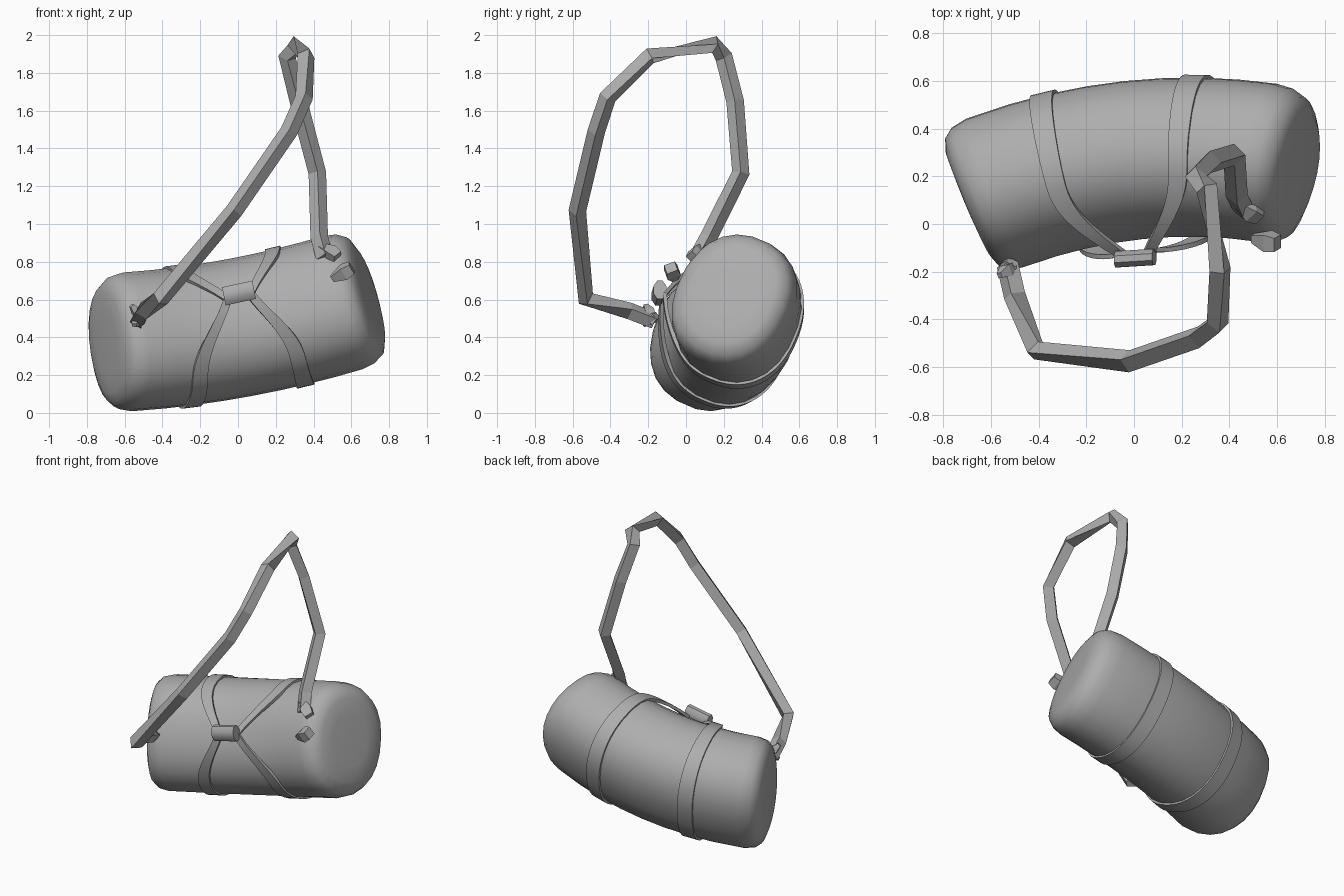
import bpy, bmesh, math
from mathutils import Vector, Matrix

cube = bpy.data.objects.get("Cube")
if cube:
    bpy.data.objects.remove(cube)

grey = bpy.data.materials.new("grey_fabric")
grey.use_nodes = True
grey.diffuse_color = (0.42, 0.42, 0.42, 1)
grey.node_tree.nodes["Principled BSDF"].inputs["Base Color"].default_value = (0.42, 0.42, 0.42, 1)


def loft(name, rings, loop=False, smooth=None):
    """Skin a list of rings; loop joins last to first, otherwise ends are capped."""
    bm = bmesh.new()
    vs = [[bm.verts.new(p) for p in r] for r in rings]
    n = len(vs[0])
    pairs = list(zip(vs, vs[1:])) + ([(vs[-1], vs[0])] if loop else [])
    for a, b in pairs:
        for i in range(n):
            j = (i + 1) % n
            bm.faces.new((a[i], a[j], b[j], b[i]))
    if not loop:
        bm.faces.new(vs[0])
        bm.faces.new(vs[-1])
    bmesh.ops.recalc_face_normals(bm, faces=bm.faces)
    me = bpy.data.meshes.new(name)
    bm.to_mesh(me)
    bm.free()
    if smooth:
        me.shade_smooth()
        me.set_sharp_from_angle(angle=math.radians(smooth))
    me.materials.append(grey)
    ob = bpy.data.objects.new(name, me)
    bpy.context.collection.objects.link(ob)
    return ob


# Bent axis of the bag, and points on its rounded cross-section, rolled to the back
ROLL = math.radians(22)


def frame(x):
    c = Vector((x, 0.268 + 0.105 * x - 0.225 * x * x, 0.45 + 0.185 * x + 0.1 * x * x))
    t = Vector((1, 0.105 - 0.45 * x, 0.185 + 0.2 * x)).normalized()
    f = Vector((t.y, -t.x, 0)).normalized()
    u = f.cross(t)
    return c, f * math.cos(ROLL) + u * math.sin(ROLL), u * math.cos(ROLL) - f * math.sin(ROLL)


def surf(x, phi, scale=1.0, off=0.0):
    c, f, u = frame(x)
    co, si = math.cos(phi - ROLL), math.sin(phi - ROLL)
    e = 2 / 2.25
    a = math.copysign(abs(co) ** e, co)
    b = math.copysign(abs(si) ** e, si)
    return c + f * a * (0.318 * scale + off) + u * b * (0.367 * scale + off)


SIDES = 24
angles = [2 * math.pi * i / SIDES for i in range(SIDES)]

# Bag body with rounded ends
stations = [(-0.700, 0.45), (-0.695, 0.72), (-0.678, 0.87), (-0.645, 0.96), (-0.585, 1.0)]
stations += [(-0.56 + 0.14 * i, 1.0) for i in range(1, 8)]
stations += [(0.56, 1.0), (0.62, 0.97), (0.667, 0.89), (0.69, 0.72), (0.695, 0.45)]
loft("bag_body", [[surf(x, a, s) for a in angles] for x, s in stations], smooth=60)

# Two bands round the bag, drawn together at the front clasp
CLASP = math.radians(23)


def band(name, base, gather):
    rings = []
    n = 72
    for i in range(n):
        d = -math.pi + 2 * math.pi * i / n
        k = max(0.0, 1 - abs(d) / math.radians(60)) ** 2.4
        x = base + (gather - base) * k
        w = 0.043 - 0.014 * k
        lift = 0.011 + 0.1 * k
        phi = CLASP + d
        rings.append([surf(x - w, phi, 1, lift), surf(x + w, phi, 1, lift),
                      surf(x + w, phi, 1, lift - 0.02), surf(x - w, phi, 1, lift - 0.02)])
    return loft(name, rings, loop=True, smooth=35)


band("right_band", -0.295, -0.08)
band("left_band", 0.27, 0.07)


# Faceted roll that joins the bands
def tube(name, a, b, ry, rz, sides):
    rings = []
    for p in (a, b):
        rings.append([Vector(p) + Vector((-0.2 * rz * math.sin(t), ry * math.cos(t), rz * math.sin(t)))
                      for t in (2 * math.pi * (i + 0.5) / sides for i in range(sides))])
    return loft(name, rings, smooth=50)


tube("band_clasp", (-0.075, -0.148, 0.617), (0.085, -0.138, 0.652), 0.037, 0.052, 8)

# Shoulder strap: thick section swept along a raised loop
path = [Vector(p) for p in (
    (-0.53, -0.17, 0.49), (-0.50, -0.30, 0.54), (-0.41, -0.53, 0.605), (-0.02, -0.575, 1.07),
    (0.27, -0.475, 1.49), (0.35, -0.415, 1.67), (0.36, -0.19, 1.89), (0.305, 0.15, 1.95),
    (0.26, 0.20, 1.885), (0.32, 0.26, 1.65), (0.42, 0.29, 1.27), (0.43, 0.12, 0.93),
    (0.46, 0.06, 0.82))]
side = Vector((-0.7, 0.7, 0.03))


def sweep(name, pts, width, thick):
    rings = []
    for i, p in enumerate(pts):
        d_in = (p - pts[max(i - 1, 0)]).normalized()
        d_out = (pts[min(i + 1, len(pts) - 1)] - p).normalized()
        t = (d_in + d_out).normalized()
        w = (side - t * side.dot(t)).normalized()
        h = t.cross(w)
        w, h = w * width / 2, h * thick / 2
        rings.append([p + w + h, p - w + h, p - w - h, p + w - h])
    return loft(name, rings)


sweep("shoulder_strap", path, 0.068, 0.064)


# Small tabs and buckles where the strap meets the bag
def tab(name, loc, size, rot):
    m = Matrix.Translation(loc) @ Matrix.Rotation(rot[2], 4, 'Z') @ Matrix.Rotation(rot[1], 4, 'Y') \
        @ Matrix.Rotation(rot[0], 4, 'X')
    rings = []
    for s, taper in ((-0.5, 0.45), (0.1, 1.0), (0.5, 0.8)):
        rings.append([m @ Vector((s * size[0], y * size[1] * taper, z * size[2] * taper))
                      for y, z in ((-.5, -.5), (.5, -.5), (.5, .5), (-.5, .5))])
    return loft(name, rings)


tab("left_tab", (0.55, -0.07, 0.74), (0.12, 0.075, 0.07), (0.4, -0.5, -0.2))
tab("left_buckle", (0.48, 0.06, 0.85), (0.12, 0.07, 0.07), (0.6, 0.5, -0.5))
tab("right_buckle", (-0.54, -0.20, 0.54), (0.08, 0.05, 0.05), (0.3, 0.8, 0.6))
tab("right_tab", (-0.53, -0.19, 0.49), (0.09, 0.06, 0.05), (0.2, -0.6, 1.0))
